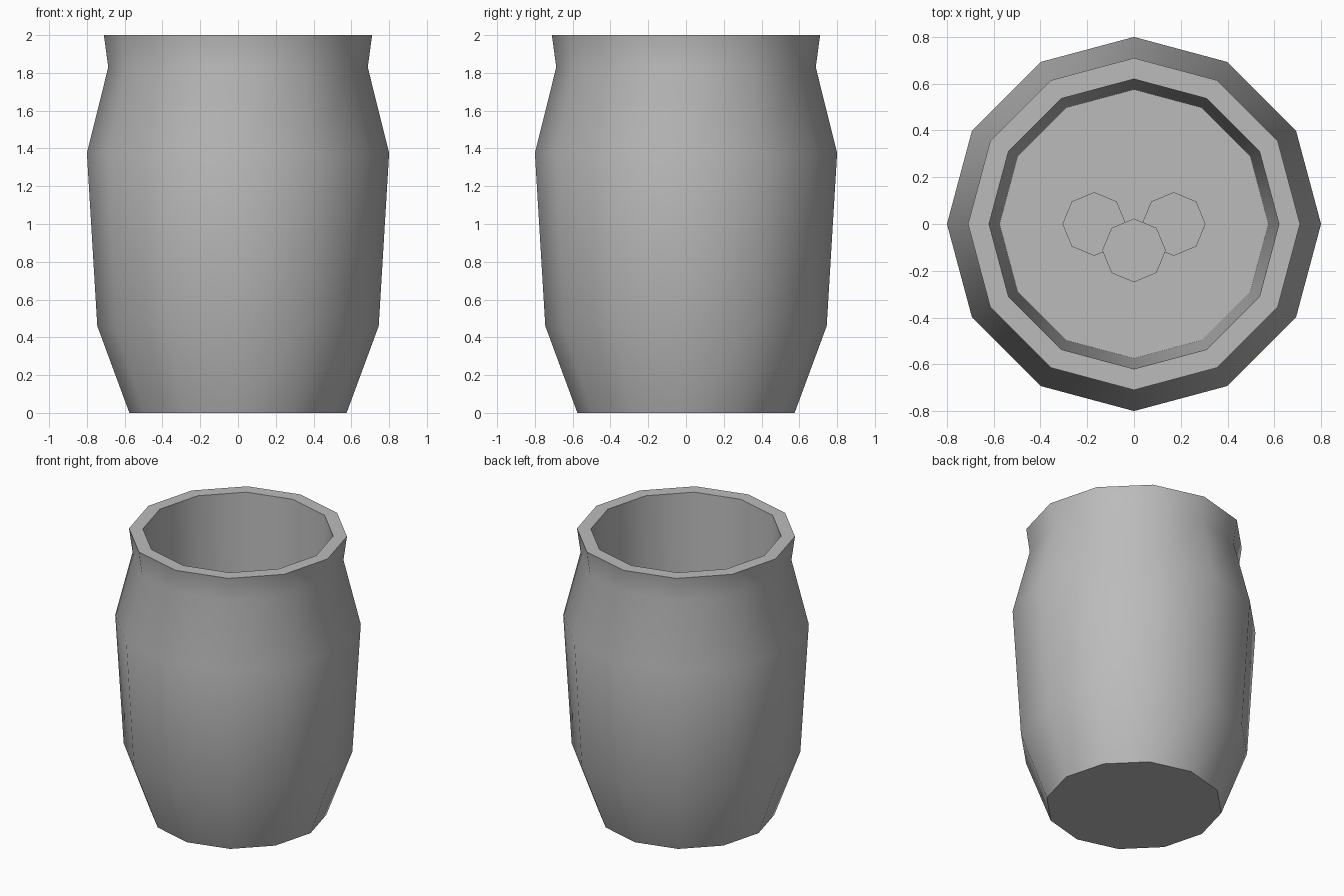
import bpy, bmesh, math

if "Cube" in bpy.data.objects:
    bpy.data.objects.remove(bpy.data.objects["Cube"])

SIDES = 12

grey = bpy.data.materials.new("plain grey")
grey.diffuse_color = (0.5, 0.5, 0.5, 1)
grey.use_nodes = True
grey.node_tree.nodes["Principled BSDF"].inputs["Base Color"].default_value = grey.diffuse_color


def finish(bm, name):
    bmesh.ops.recalc_face_normals(bm, faces=bm.faces)
    me = bpy.data.meshes.new(name)
    bm.to_mesh(me)
    bm.free()
    ob = bpy.data.objects.new(name, me)
    bpy.context.collection.objects.link(ob)
    me.materials.append(grey)
    bpy.ops.object.select_all(action='DESELECT')
    ob.select_set(True)
    bpy.context.view_layer.objects.active = ob
    bpy.ops.object.shade_smooth_by_angle(angle=math.radians(40))
    return ob


def lathe(name, profile, sides, x=0, y=0):
    """Closed turned shape from (radius, height) pairs, capped at both ends."""
    bm = bmesh.new()
    rings = []
    for r, z in profile:
        angles = [2 * math.pi * i / sides for i in range(sides)]
        rings.append([bm.verts.new((x + r * math.cos(a), y + r * math.sin(a), z))
                      for a in angles])
    for lo, hi in zip(rings, rings[1:]):
        for i in range(sides):
            j = (i + 1) % sides
            bm.faces.new((lo[i], lo[j], hi[j], hi[i]))
    bm.faces.new(rings[0])
    bm.faces.new(rings[-1])
    return finish(bm, name)


# Pot: outer wall, flared rim, tapering inner wall and floor
lathe("pot", [(0.575, 0), (0.745, 0.46), (0.80, 1.375), (0.687, 1.83),
              (0.71, 2.0), (0.62, 2.0), (0.575, 0.1)], SIDES)

# Three small discs on the floor, the front one resting on the other two
for name, x, y, z in (("left_disc", -0.17, 0, 0.1),
                      ("right_disc", 0.17, 0, 0.1),
                      ("front_disc", 0, -0.113, 0.14)):
    lathe(name, [(0.136, z), (0.136, z + 0.04)], 8, x, y)
